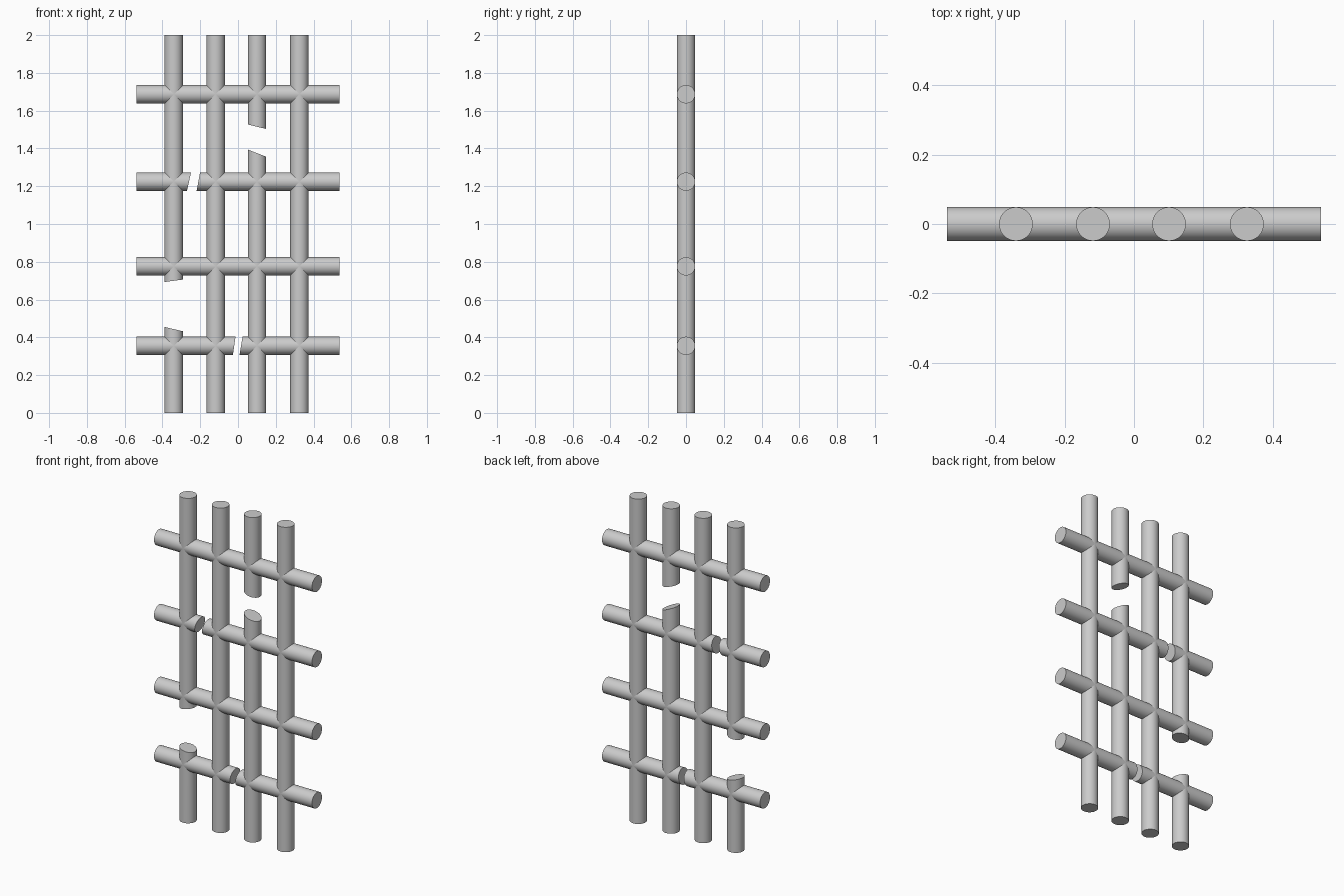
import bpy, bmesh, math

if "Cube" in bpy.data.objects:
    bpy.data.objects.remove(bpy.data.objects["Cube"])

R, SIDES = 0.0485, 48
HALF, TOP = 0.538, 2.0


def bar(name, upright, pos, start, end):
    """Round bar; start/end give the end position at the -side and +side of the bar,
    so unequal values make a slanted broken end."""
    bm = bmesh.new()
    rings = []
    for lo, hi in (start, end):
        ring = []
        for i in range(SIDES):
            a = 2 * math.pi * i / SIDES
            s, y = math.cos(a), R * math.sin(a)
            along = (lo + hi) / 2 + s * (hi - lo) / 2
            co = (pos + R * s, y, along) if upright else (along, y, pos + R * s)
            ring.append(bm.verts.new(co))
        rings.append(ring)
        bm.faces.new(ring)
    for i in range(SIDES):
        j = (i + 1) % SIDES
        bm.faces.new((rings[0][i], rings[0][j], rings[1][j], rings[1][i]))
    bmesh.ops.recalc_face_normals(bm, faces=bm.faces)
    mesh = bpy.data.meshes.new(name)
    bm.to_mesh(mesh)
    bm.free()
    ob = bpy.data.objects.new(name, mesh)
    bpy.context.collection.objects.link(ob)
    bpy.context.view_layer.objects.active = ob
    ob.select_set(True)
    bpy.ops.object.shade_smooth_by_angle(angle=math.radians(30))
    ob.select_set(False)


def broken_bar(name, upright, pos, first, last, gap=None):
    """Whole bar, or two pieces either side of a gap."""
    a, b = (first, first), (last, last)
    if gap is None:
        bar(name, upright, pos, a, b)
    else:
        bar(name + "_piece_a", upright, pos, a, gap[0])
        bar(name + "_piece_b", upright, pos, gap[1], b)


# Upright bars: x position and optional break
uprights = [
    (-0.34, ((0.455, 0.432), (0.693, 0.706))),
    (-0.118, None),
    (0.101, ((1.394, 1.356), (1.527, 1.503))),
    (0.325, None),
]
for n, (x, gap) in enumerate(uprights, 1):
    broken_bar(f"upright_bar_{n}", True, x, 0, TOP, gap)

# Cross bars: height and optional break
crossbars = [
    (0.355, ((-0.027, -0.013), (0.008, 0.024))),
    (0.776, None),
    (1.224, ((-0.270, -0.249), (-0.219, -0.201))),
    (1.687, None),
]
for n, (z, gap) in enumerate(crossbars, 1):
    broken_bar(f"cross_bar_{n}", False, z, -HALF, HALF, gap)
